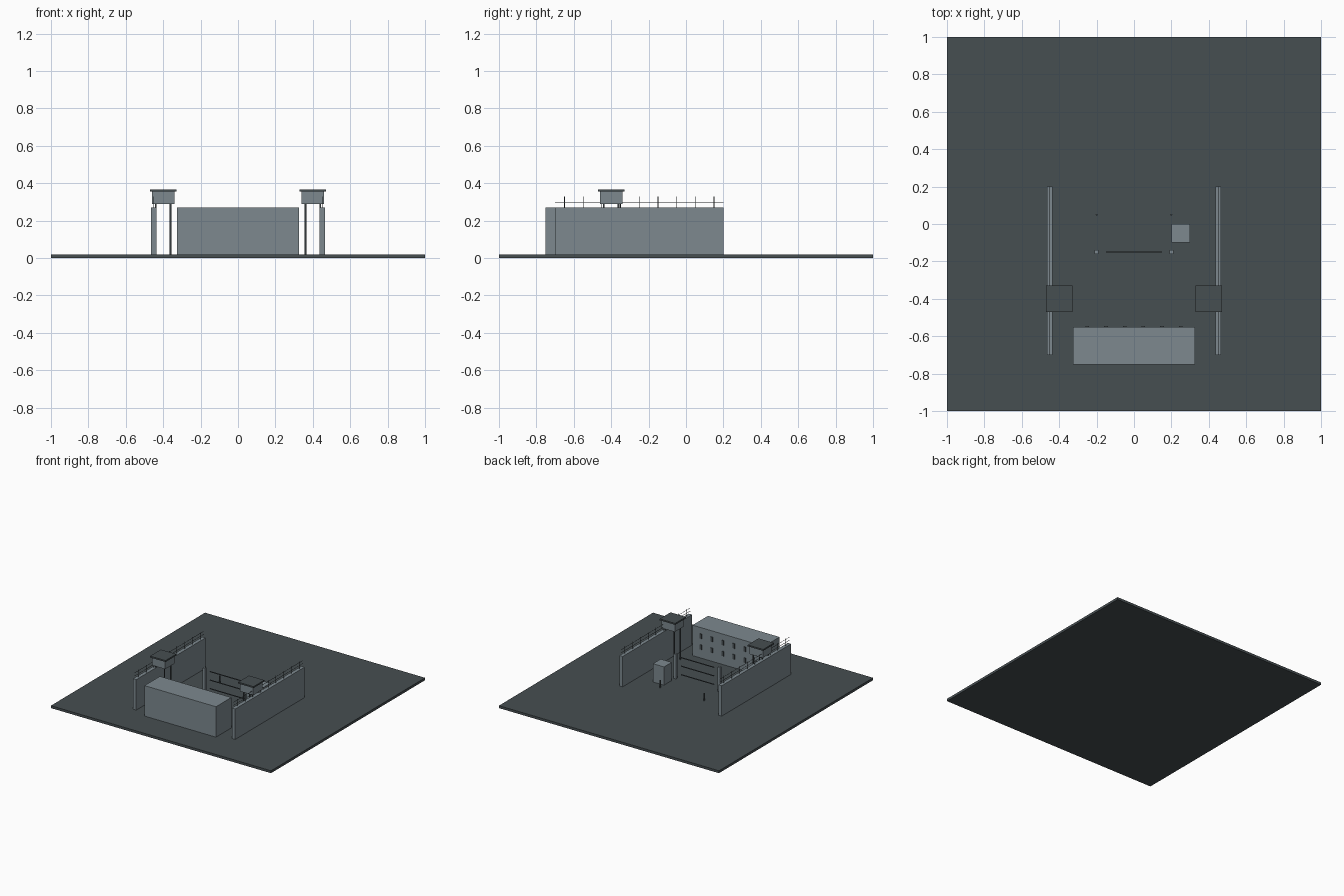
import bpy

if "Cube" in bpy.data.objects:
    bpy.data.objects.remove(bpy.data.objects["Cube"], do_unlink=True)


def material(name, rgb):
    m = bpy.data.materials.new(name)
    m.use_nodes = True
    colour = (*rgb, 1)
    m.diffuse_color = colour
    m.node_tree.nodes["Principled BSDF"].inputs["Base Color"].default_value = colour
    return m


slate = material("dark slate", (0.062, 0.077, 0.083))
concrete = material("grey concrete", (0.205, 0.25, 0.275))
GROUND = 0.02


def box(name, x, y, z, size, mat):
    """Box centred on x and y, standing on height z."""
    bpy.ops.mesh.primitive_cube_add(size=1, location=(x, y, z + size[2] / 2))
    ob = bpy.context.object
    ob.name = name
    ob.scale = size
    bpy.ops.object.transform_apply(location=False, rotation=False, scale=True)
    ob.data.materials.append(mat)
    return ob


def post(name, x, y, z, radius, height, mat):
    """Upright round post standing on height z."""
    bpy.ops.mesh.primitive_cylinder_add(vertices=12, radius=radius, depth=height,
                                        location=(x, y, z + height / 2))
    ob = bpy.context.object
    ob.name = name
    bpy.ops.object.shade_smooth_by_angle()
    ob.data.materials.append(mat)
    return ob


# Ground slab
box("ground", 0, 0, 0, (2, 2, GROUND), slate)

# Cell block with two rows of windows on the yard side
box("cell_block", 0, -0.65, GROUND, (0.65, 0.2, 0.25), concrete)
for z in (0.09, 0.18):
    for i in range(6):
        box("cell_window", -0.25 + i * 0.1, -0.55, z, (0.02, 0.008, 0.04), slate)

for side, s in (("left", 1), ("right", -1)):
    # Perimeter wall with wire strung on short posts
    box(side + "_wall", s * 0.45, -0.25, GROUND, (0.03, 0.9, 0.25), concrete)
    for i in range(9):
        post(side + "_wire_post", s * 0.45, -0.65 + i * 0.1, 0.27, 0.002, 0.06, slate)
    for z in (0.295, 0.32):
        box(side + "_wire", s * 0.45, -0.25, z, (0.002, 0.9, 0.002), slate)

    # Watchtower
    for dx in (-0.04, 0.04):
        for dy in (-0.04, 0.04):
            post(side + "_tower_leg", s * 0.4 + dx, -0.4 + dy, GROUND, 0.005, 0.27, slate)
    box(side + "_tower_cabin", s * 0.4, -0.4, 0.29, (0.12, 0.12, 0.07), concrete)
    box(side + "_tower_roof", s * 0.4, -0.4, 0.355, (0.14, 0.14, 0.012), slate)

    # Gate post and small bollard
    box(side + "_gate_post", s * 0.2, -0.15, GROUND, (0.02, 0.02, 0.2), concrete)
    post(side + "_bollard", s * 0.2, 0.05, GROUND, 0.005, 0.06, slate)

# Gate rails
for z in (0.06, 0.13, 0.20):
    box("gate_rail", 0, -0.15, z, (0.3, 0.006, 0.006), slate)

# Guard booth
box("guard_booth", 0.25, -0.05, GROUND, (0.1, 0.1, 0.15), concrete)
